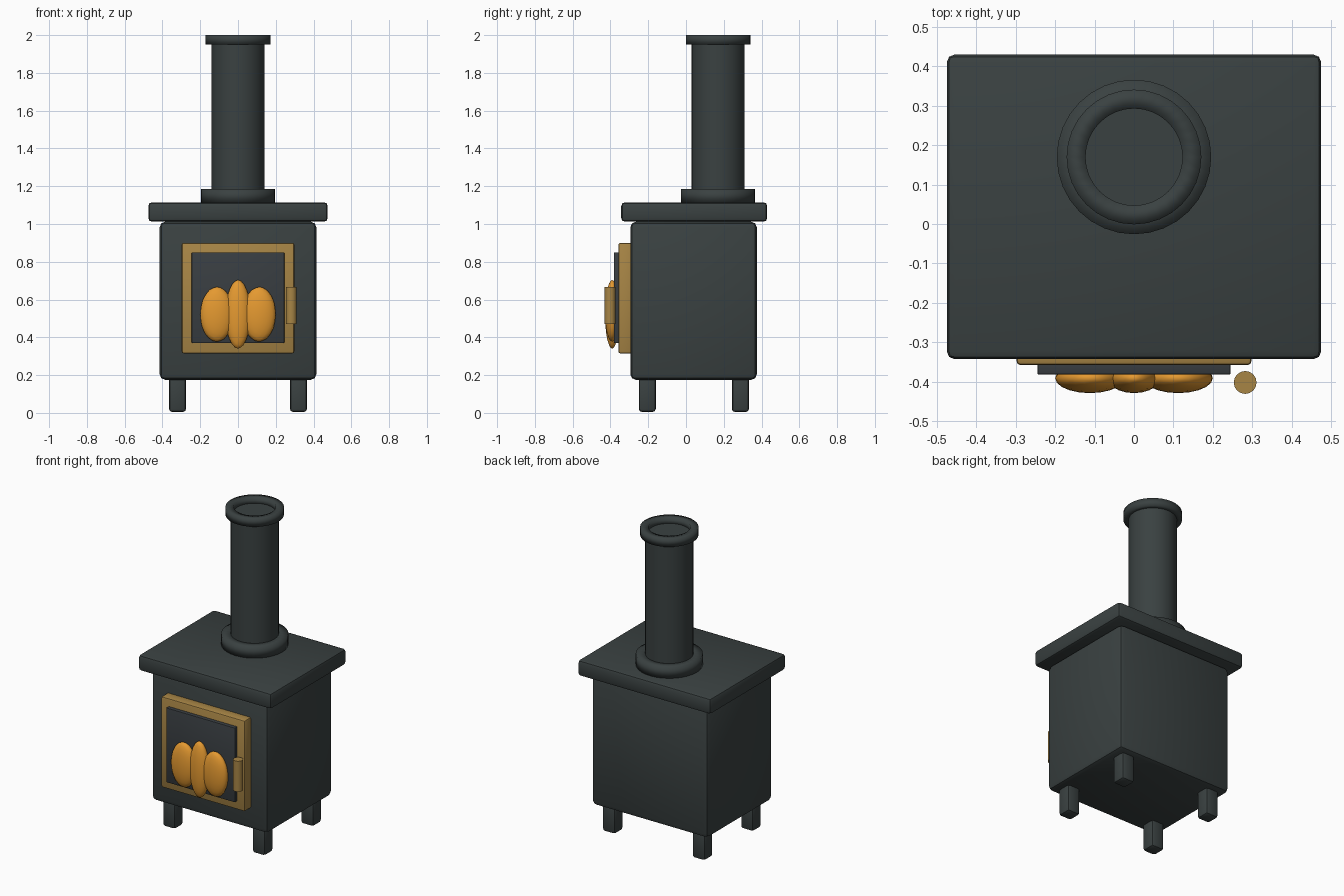
import bpy, bmesh, math

if "Cube" in bpy.data.objects:
    bpy.data.objects.remove(bpy.data.objects["Cube"])


def material(name, rgb):
    m = bpy.data.materials.new(name)
    m.diffuse_color = (*rgb, 1)
    m.use_nodes = True
    m.node_tree.nodes["Principled BSDF"].inputs["Base Color"].default_value = m.diffuse_color
    return m


IRON = material("dark iron", (0.042, 0.053, 0.053))
GLASS = material("dark glass", (0.040, 0.047, 0.053))
BRASS = material("brass", (0.39, 0.235, 0.06))
FLAME = material("flame orange", (0.78, 0.32, 0.03))


def finish(name, mat, smooth=None):
    ob = bpy.context.object
    ob.name = name
    ob.data.materials.append(mat)
    if smooth is not None:
        bpy.ops.object.shade_smooth_by_angle(angle=math.radians(smooth))
    return ob


def box(name, x, y, z, mat, bevel):
    """Bevelled box given (min, max) ranges."""
    bpy.ops.mesh.primitive_cube_add(size=1)
    ob = bpy.context.object
    for v in ob.data.vertices:
        v.co = [lo if c < 0 else hi for c, (lo, hi) in zip(v.co, (x, y, z))]
    bm = bmesh.new()
    bm.from_mesh(ob.data)
    bmesh.ops.bevel(bm, geom=bm.edges[:], offset=bevel, segments=2,
                    profile=0.5, affect='EDGES')
    bm.to_mesh(ob.data)
    bm.free()
    return finish(name, mat, 30)


def cylinder(name, x, y, z0, z1, r, mat, sides=32):
    bpy.ops.mesh.primitive_cylinder_add(vertices=sides, radius=r, depth=z1 - z0,
                                        location=(x, y, (z0 + z1) / 2))
    return finish(name, mat, 40)


def ring(name, x, y, z0, z1, r_in, r_out, mat, sides=32):
    """Square-section ring spun around a vertical axis."""
    bm = bmesh.new()
    section = [(r_in, z0), (r_out, z0), (r_out, z1), (r_in, z1)]
    loops = []
    for i in range(sides):
        a = 2 * math.pi * i / sides
        loops.append([bm.verts.new((r * math.cos(a), r * math.sin(a), z))
                      for r, z in section])
    for i in range(sides):
        a, b = loops[i], loops[(i + 1) % sides]
        for j in range(4):
            k = (j + 1) % 4
            bm.faces.new((a[j], b[j], b[k], a[k]))
    bmesh.ops.recalc_face_normals(bm, faces=bm.faces[:])
    me = bpy.data.meshes.new(name)
    bm.to_mesh(me)
    bm.free()
    ob = bpy.data.objects.new(name, me)
    ob.location = (x, y, 0)
    bpy.context.collection.objects.link(ob)
    me.materials.append(mat)
    for p in me.polygons:
        p.use_smooth = True
    return ob


# Firebox, top plate and legs
box("firebox", (-0.415, 0.415), (-0.295, 0.375), (0.175, 1.012), IRON, 0.03)
box("top_plate", (-0.475, 0.475), (-0.343, 0.43), (1.012, 1.115), IRON, 0.02)
for side, sx in (("left", -0.32), ("right", 0.32)):
    for end, sy in (("front", -0.205), ("back", 0.288)):
        box(f"{end}_{side}_leg", (sx - 0.045, sx + 0.045),
            (sy - 0.045, sy + 0.045), (0.005, 0.20), IRON, 0.016)

# Flue with collar and rim
cylinder("flue_pipe", 0, 0.17, 1.10, 1.965, 0.141, IRON)
ring("flue_collar", 0, 0.17, 1.112, 1.185, 0.125, 0.196, IRON)
ring("flue_rim", 0, 0.17, 1.95, 2.0, 0.123, 0.171, IRON)

# Door frame, window and handle
box("door_frame", (-0.298, 0.298), (-0.358, -0.28), (0.315, 0.90), BRASS, 0.01)
box("door_window", (-0.245, 0.245), (-0.382, -0.34), (0.37, 0.85), GLASS, 0.004)
cylinder("door_handle", 0.282, -0.402, 0.47, 0.667, 0.029, BRASS, 16)

# Flames
for name, x, z, rx, rz in (("left_flame", -0.112, 0.522, 0.088, 0.145),
                           ("middle_flame", 0, 0.522, 0.066, 0.182),
                           ("right_flame", 0.112, 0.522, 0.088, 0.145)):
    bpy.ops.mesh.primitive_ico_sphere_add(subdivisions=3, radius=1)
    ob = bpy.context.object
    for v in ob.data.vertices:
        v.co = (v.co.x * rx, v.co.y * 0.038, v.co.z * rz)
    ob.location = (x, -0.391, z)
    finish(name, FLAME, 60)
